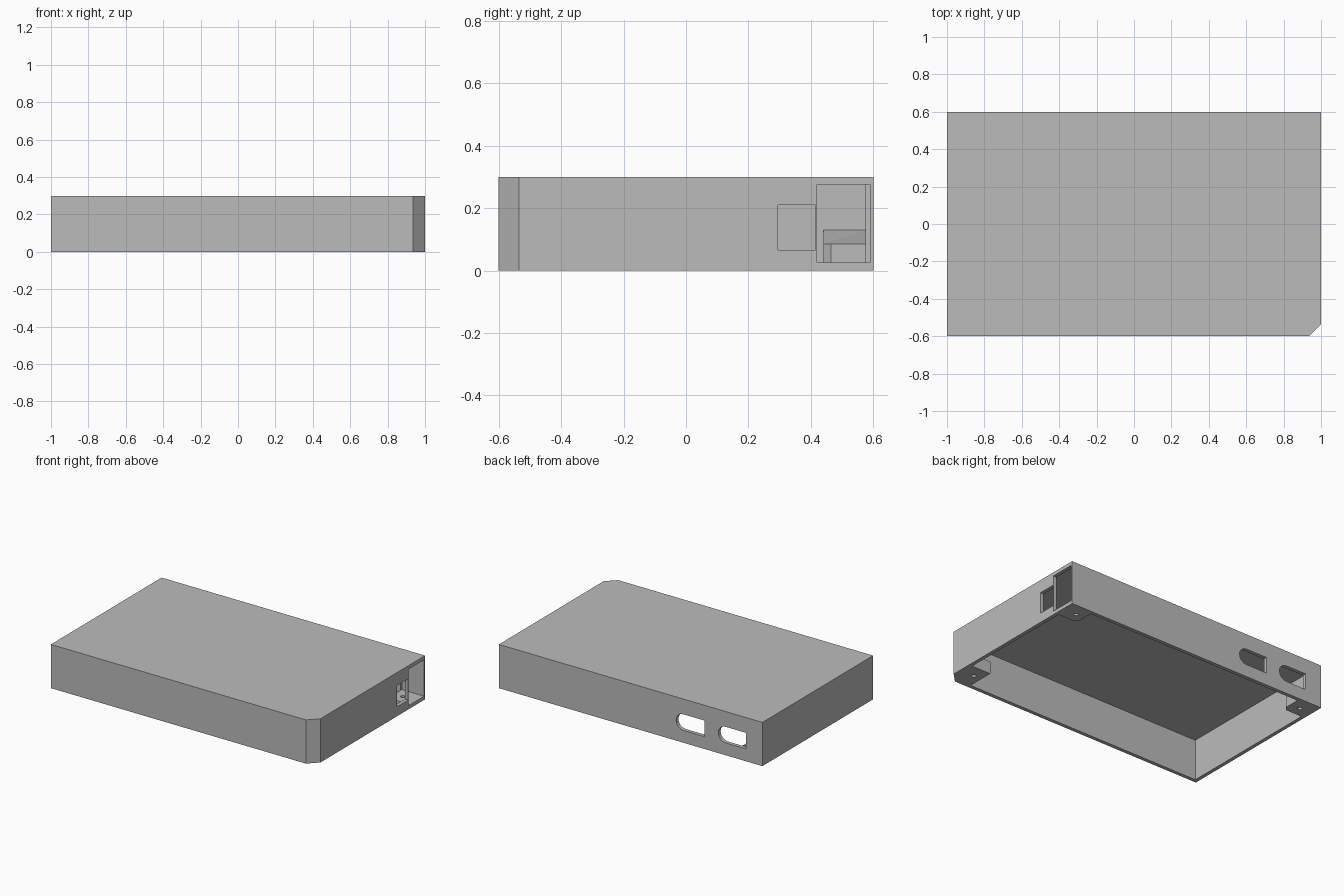
import bpy, bmesh, math

if "Cube" in bpy.data.objects:
    bpy.data.objects.remove(bpy.data.objects["Cube"], do_unlink=True)

grey = bpy.data.materials.new("plain_grey")
grey.use_nodes = True
GREY = (0.5, 0.5, 0.5, 1)
grey.diffuse_color = GREY
grey.node_tree.nodes["Principled BSDF"].inputs["Base Color"].default_value = GREY

WALL, CEILING = 0.025, 0.28
IX, IY = 1 - WALL, 0.6 - WALL


def prism(name, outline, low, high, axis="z", top=None):
    """Extrude a flat outline along z, or along y when its points are (x, z)."""
    bm = bmesh.new()
    if axis == "z":
        rings = [[bm.verts.new((a, b, top(a) if top and h == high else h))
                  for a, b in outline] for h in (low, high)]
    else:
        rings = [[bm.verts.new((a, h, b)) for a, b in outline] for h in (low, high)]
    bm.faces.new(rings[0])
    cap = bm.faces.new(rings[1])
    n = len(outline)
    for i in range(n):
        j = (i + 1) % n
        bm.faces.new((rings[0][i], rings[0][j], rings[1][j], rings[1][i]))
    if top:
        bmesh.ops.triangulate(bm, faces=[cap])
    bmesh.ops.recalc_face_normals(bm, faces=bm.faces)
    mesh = bpy.data.meshes.new(name)
    bm.to_mesh(mesh)
    bm.free()
    mesh.materials.append(grey)
    obj = bpy.data.objects.new(name, mesh)
    bpy.context.collection.objects.link(obj)
    return obj


def box(name, x0, x1, y0, y1, z0, z1):
    return prism(name, [(x0, y0), (x1, y0), (x1, y1), (x0, y1)], z0, z1)


def cut(obj, cutters):
    """Subtract the cutters, bake the result and remove them."""
    for cutter in cutters:
        cutter.hide_render = True
        mod = obj.modifiers.new("cut", "BOOLEAN")
        mod.operation, mod.solver, mod.object = "DIFFERENCE", "EXACT", cutter
    bpy.context.view_layer.update()
    graph = bpy.context.evaluated_depsgraph_get()
    baked = bpy.data.meshes.new_from_object(obj.evaluated_get(graph))
    obj.modifiers.clear()
    obj.data = baked
    for cutter in cutters:
        bpy.data.objects.remove(cutter, do_unlink=True)


def clipped_rectangle(x, y, clip):
    return [(-x, -y), (x - clip, -y), (x, -y + clip), (x, y), (-x, y)]


def slot(x0, x1, z0, z1):
    """Port opening with a square end at x0 and a round end at x1."""
    r = (z1 - z0) / 2
    arc = [math.radians(-90 + 180 * i / 8) for i in range(9)]
    return [(x0, z1), (x0, z0)] + [
        (x1 - r + r * math.cos(a), z0 + r + r * math.sin(a)) for a in arc]


# Open-bottomed shell with one clipped corner
shell = prism("case_shell", clipped_rectangle(1, 0.6, 0.065), 0, 0.3)
cut(shell, [
    prism("cavity", clipped_rectangle(IX, IY, 0.05), -0.1, CEILING),
    box("small_side_opening", 0.9, 1.1, 0.295, 0.415, 0.065, 0.21),
    box("large_side_opening", 0.83, 1.1, 0.42, 0.59, 0.025, 0.275),
    prism("port_a", slot(-0.56, -0.345, 0.085, 0.195), 0.5, 0.7, "y"),
    prism("port_b", slot(-0.875, -0.665, 0.085, 0.195), 0.5, 0.7, "y"),
])


# Screw bosses in three corners
def corner(side):
    return [(side * x, y) for x, y in
            ((IX, IY), (IX, 0.44), (0.855, 0.44), (0.83, 0.465), (0.83, IY))]


def wedge(x):
    return 0.13 if abs(x) > 0.95 else 0.085


front_outline = [(0.83, -IY), (IX - 0.05, -IY), (IX, -IY + 0.05),
                 (IX, -0.387), (0.83, -0.387)]
bosses = [
    (prism("back_left_tab", corner(1), 0, 0.025), 0.894, 0.51),
    (prism("back_right_boss", corner(-1), 0, 0.085, top=wedge), -0.905, 0.51),
    (prism("front_left_boss", front_outline, 0, 0.085), 0.89, -0.474),
]
for boss, x, y in bosses:
    ring = [(x + 0.014 * math.cos(i * math.pi / 8), y + 0.014 * math.sin(i * math.pi / 8))
            for i in range(16)]
    cut(boss, [prism("screw_hole", ring, -0.05, 0.06)])
